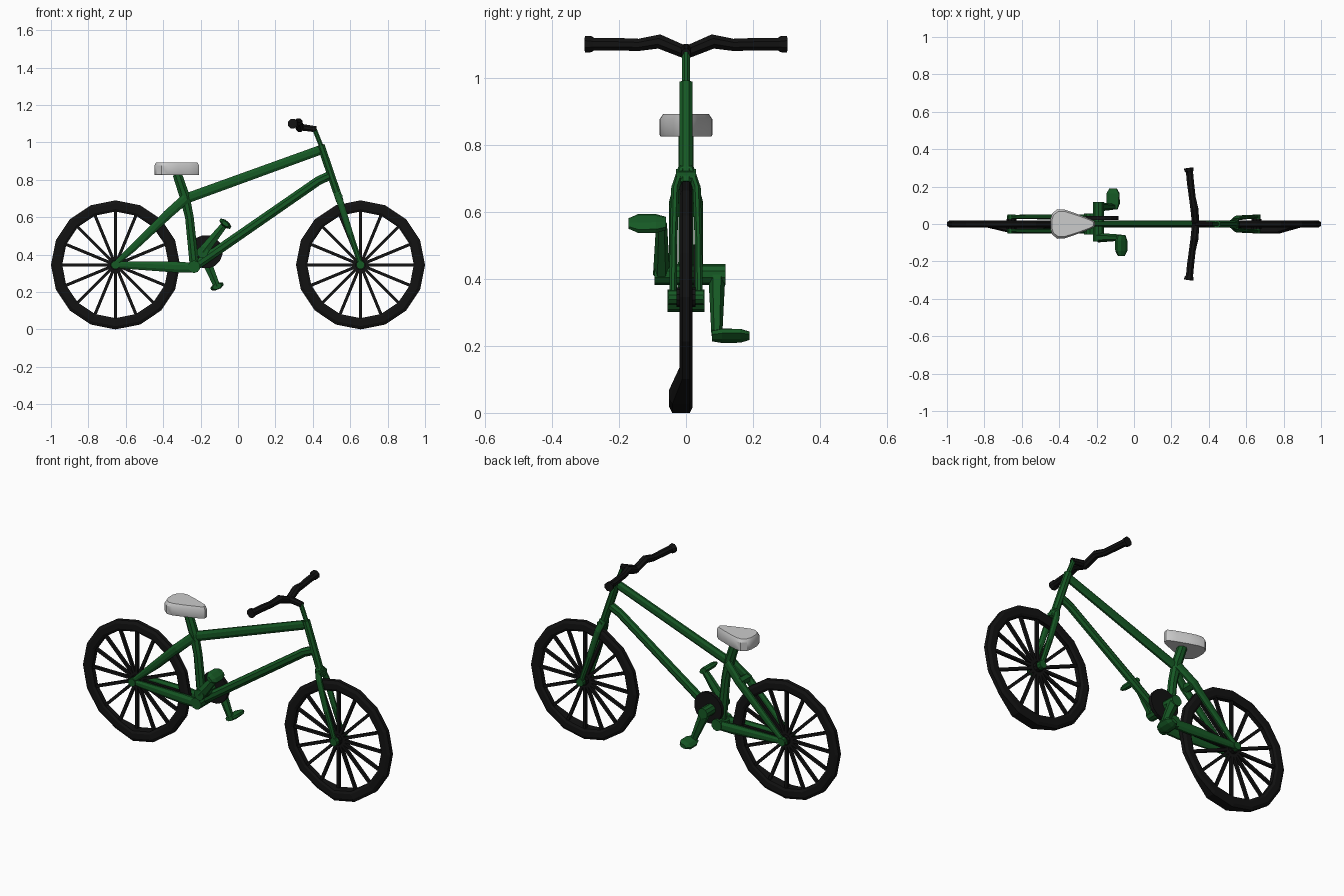
import bpy, bmesh
from math import sin, cos, pi, atan2
from mathutils import Vector

if "Cube" in bpy.data.objects:
    bpy.data.objects.remove(bpy.data.objects["Cube"])


def material(name, col):
    m = bpy.data.materials.new(name)
    m.diffuse_color = (*col, 1)
    m.use_nodes = True
    m.node_tree.nodes["Principled BSDF"].inputs["Base Color"].default_value = m.diffuse_color
    return m


GREEN = material("green_paint", (0.008, 0.1, 0.018))
BLACK = material("black_rubber", (0.006, 0.006, 0.006))


def finish(name, bm, mat=None):
    bmesh.ops.recalc_face_normals(bm, faces=bm.faces)
    me = bpy.data.meshes.new(name)
    bm.to_mesh(me)
    bm.free()
    ob = bpy.data.objects.new(name, me)
    bpy.context.collection.objects.link(ob)
    if mat:
        me.materials.append(mat)
    return ob


def loft(bm, pts, n=8, ref=(0, 1, 0)):
    """Closed tube through (x, y, z, half_width, half_width_along_ref)."""
    P = [Vector(p[:3]) for p in pts]
    ref = Vector(ref)
    rings = []
    for i, p in enumerate(pts):
        d = P[min(i + 1, len(P) - 1)] - P[max(i - 1, 0)]
        u = d.cross(ref).normalized()
        v = u.cross(d).normalized()
        k = 1 / cos(pi / n)
        ring = []
        for j in range(n):
            a = 2 * pi * (j + .5) / n
            ring.append(bm.verts.new(P[i] + u * cos(a) * p[3] * k + v * sin(a) * p[4] * k))
        rings.append(ring)
    for a, b in zip(rings, rings[1:]):
        for j in range(n):
            bm.faces.new((a[j], a[(j + 1) % n], b[(j + 1) % n], b[j]))
    bm.faces.new(rings[0])
    bm.faces.new(rings[-1])


def tube(name, pts, mat=GREEN, n=8, ref=(0, 1, 0)):
    bm = bmesh.new()
    loft(bm, pts, n, ref)
    return finish(name, bm, mat)


def cross_tube(name, x, z, y0, y1, r, mat=GREEN, n=10):
    return tube(name, [(x, y0, z, r, r), (x, y1, z, r, r)], mat, n, (0, 0, 1))


# Wheels: faceted tyre with the bulge at the bottom, spokes and hub
ZW = 0.345
for side, cx in (("rear", -0.655), ("front", 0.655)):
    N = 16
    section = [(.285, -.013), (.298, -.02), (.328, -.02), (.345, -.011),
               (.345, .011), (.328, .02), (.298, .02), (.285, .013)]
    bm = bmesh.new()
    rings = []
    for i in range(N):
        a = -pi / 2 + 2 * pi * i / N
        shift = -.03 if i in (0, 1) else 0
        rings.append([bm.verts.new((cx + r * cos(a), y + (shift if y < 0 else 0), ZW + r * sin(a)))
                      for r, y in section])
    for i in range(N):
        a, b = rings[i], rings[(i + 1) % N]
        for j in range(8):
            k = (j + 1) % 8
            bm.faces.new((a[j], a[k], b[k], b[j]))
    finish(side + "_tyre", bm, BLACK)
    bm = bmesh.new()
    for i in range(N):
        a = 2 * pi * i / N
        c, s = cos(a), sin(a)
        loft(bm, [(cx + .015 * c, 0, ZW + .015 * s, .008, .008),
                  (cx + .292 * c, 0, ZW + .292 * s, .008, .008)], 4)
    finish(side + "_spokes", bm, BLACK)
    cross_tube(side + "_hub", cx, ZW, -.028, .028, .027, BLACK)
    for s in (-1, 1):
        cross_tube(side + "_axle_cap", cx, ZW, s * .026, s * .052, .022)

# Main frame tubes
tube("seat_tube", [(-.325, 0, .83, .025, .022), (-.285, 0, .71, .027, .022),
                   (-.26, 0, .60, .023, .022), (-.232, 0, .33, .025, .024)])
tube("top_tube", [(-.29, 0, .695, .027, .014), (.455, 0, .965, .025, .014)])
tube("down_tube", [(-.235, 0, .335, .025, .018), (.43, 0, .795, .024, .018),
                   (.495, 0, .825, .024, .018)])
tube("head_tube", [(.443, 0, .985, .02, .02), (.545, 0, .685, .02, .02)])
tube("steerer", [(.405, 0, 1.08, .012, .012), (.445, 0, .98, .012, .012)])
cross_tube("bottom_bracket", -.235, .335, -.055, .055, .032)

# Paired rear stays and fork blades
for s, side in ((-1, "right"), (1, "left")):
    tube(side + "_chain_stay", [(-.68, s * .036, .345, .013, .01),
                                (-.60, s * .038, .344, .02, .012),
                                (-.33, s * .038, .333, .029, .014),
                                (-.235, s * .035, .33, .026, .016)])
    tube(side + "_seat_stay", [(-.665, s * .036, .342, .012, .01),
                               (-.56, s * .038, .437, .02, .012),
                               (-.37, s * .038, .62, .025, .013),
                               (-.28, s * .017, .70, .026, .013)])
    tube(side + "_fork_blade", [(.53, s * .012, .73, .02, .011),
                                (.55, s * .032, .67, .018, .012),
                                (.60, s * .037, .51, .016, .011),
                                (.658, s * .039, .34, .013, .011)])
cross_tube("fork_crown", .543, .71, -.03, .03, .015, n=6)
cross_tube("stay_bridge", -.375, .618, -.045, .045, .022, n=6)

# Drivetrain: chainring, crank axle, cranks and pedals
AX, AZ = -.19, .413
cross_tube("chainring", -.172, .415, .022, .042, .088, BLACK, 16)
cross_tube("crank_axle", AX, AZ, -.094, .118, .03)
for side, s, px, pz in (("left", 1, -.112, .23), ("right", -1, -.068, .565)):
    y = .092 if s > 0 else -.073
    tube(side + "_crank", [(AX, y, AZ, .028, .022), (px, y, pz, .017, .014)], n=6)
    # pedal slab lies across the crank direction
    a = atan2(pz - AZ, px - AX) + pi / 2
    along = (cos(a), 0, sin(a))
    y0 = y - s * .014
    tube(side + "_pedal", [(px, y0, pz, .014, .024), (px, y0 + s * .03, pz, .017, .036),
                           (px, y0 + s * .085, pz, .016, .036),
                           (px, y0 + s * .112, pz, .01, .02)], n=8, ref=along)

# Handlebar: black stem, raised bends and flared grips
tube("bar_stem", [(.418, 0, 1.07, .016, .014), (.325, 0, 1.083, .018, .016)], BLACK)
half = [(.33, .0, 1.075, .02), (.323, .08, 1.108, .021), (.312, .14, 1.098, .018),
        (.302, .22, 1.1, .019), (.297, .275, 1.1, .019), (.294, .285, 1.1, .024),
        (.292, .3, 1.1, .025)]
bar = [(x, -y, z, r, r) for x, y, z, r in half[:0:-1]] + [(x, y, z, r, r) for x, y, z, r in half]
tube("handlebar", bar, BLACK, ref=(1, 0, 0))

# Saddle: extruded teardrop with a bevelled crown
outline = [(-.447, .025), (-.437, .057), (-.41, .079), (-.375, .078),
           (-.32, .06), (-.26, .037), (-.222, .021), (-.208, .009)]
outline += [(x, -y) for x, y in outline[::-1]]
bm = bmesh.new()
levels = []
for z, k in ((.825, .96), (.83, 1), (.875, 1), (.892, .86)):
    levels.append([bm.verts.new((-.33 + (x + .33) * (k + 1) / 2, y * k, z)) for x, y in outline])
n = len(outline)
for a, b in zip(levels, levels[1:]):
    for j in range(n):
        bm.faces.new((a[j], a[(j + 1) % n], b[(j + 1) % n], b[j]))
bm.faces.new(levels[0])
bm.faces.new(levels[-1])
seat = finish("saddle", bm)
bpy.context.view_layer.objects.active = seat
seat.select_set(True)
bpy.ops.object.shade_smooth_by_angle()
